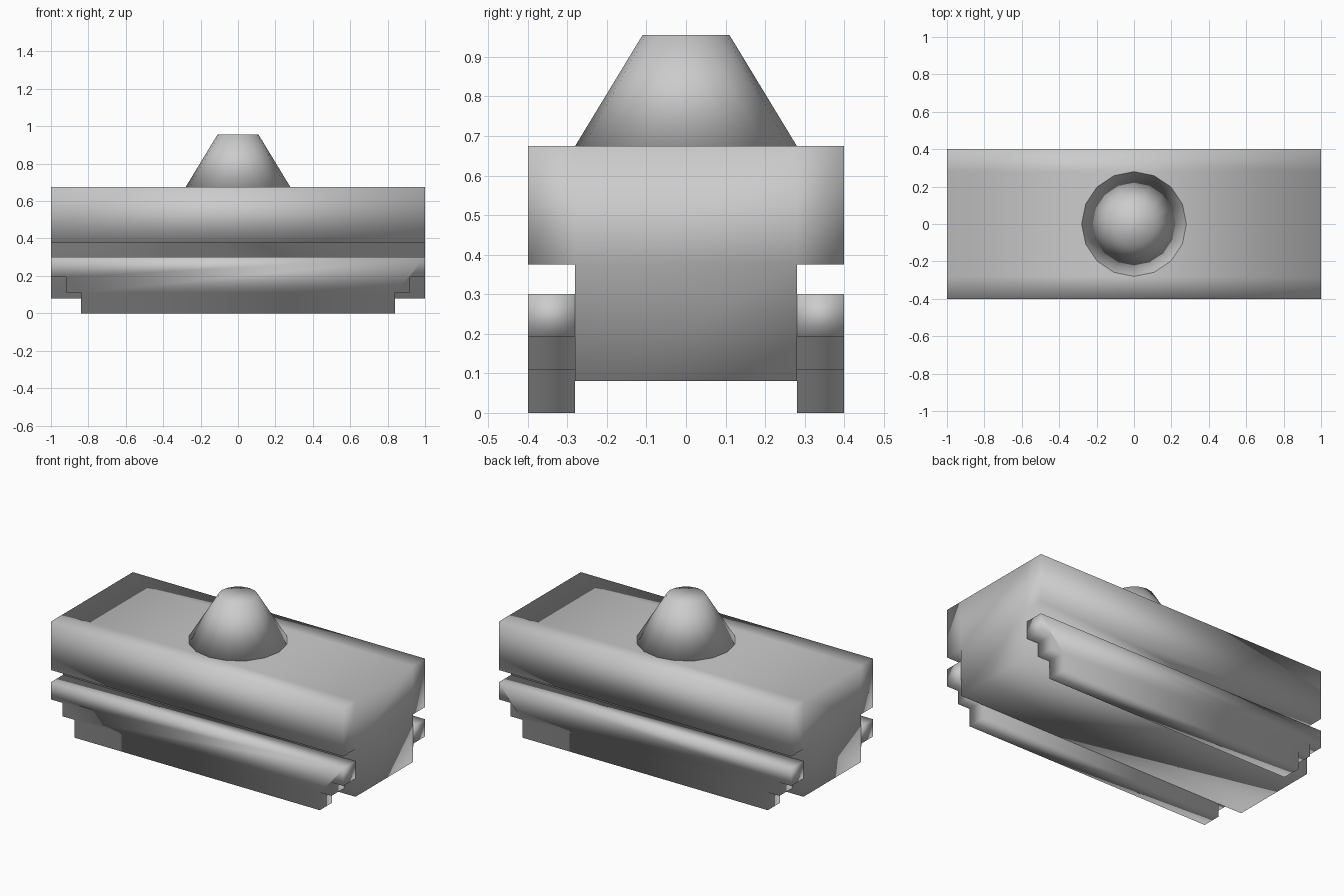
import bpy, bmesh
from mathutils import Vector

if "Cube" in bpy.data.objects:
    bpy.data.objects.remove(bpy.data.objects["Cube"])


def extrude_faces(name, faces, offset):
    """Extrude a set of connected profile faces into a smooth-shaded solid."""
    bm = bmesh.new()
    for pts in faces:
        bm.faces.new([bm.verts.new(p) for p in pts])
    bmesh.ops.remove_doubles(bm, verts=bm.verts, dist=1e-5)
    base = bm.faces[:]
    ext = bmesh.ops.extrude_face_region(bm, geom=base, use_keep_orig=True)
    moved = [g for g in ext["geom"] if isinstance(g, bmesh.types.BMVert)]
    bmesh.ops.translate(bm, verts=moved, vec=Vector(offset))
    bmesh.ops.recalc_face_normals(bm, faces=bm.faces)
    for f in bm.faces:
        f.smooth = True
    mesh = bpy.data.meshes.new(name)
    bm.to_mesh(mesh)
    bm.free()
    obj = bpy.data.objects.new(name, mesh)
    bpy.context.collection.objects.link(obj)
    return obj


# Hull: T-shaped cross-section (wide deck over a narrow belly) run along x
def end_quad(y0, y1, z0, z1):
    return [(-1, y0, z0), (-1, y1, z0), (-1, y1, z1), (-1, y0, z1)]


extrude_faces("hull", [
    end_quad(-0.28, 0.28, 0.08, 0.375),
    end_quad(-0.28, 0.28, 0.375, 0.675),
    end_quad(-0.40, -0.28, 0.375, 0.675),
    end_quad(0.28, 0.40, 0.375, 0.675),
], (2, 0, 0))

# Tracks: stepped side profile, one on each side of the belly
half = [(0.84, 0), (0.84, 0.11), (0.92, 0.11), (0.92, 0.193), (1, 0.193), (1, 0.30)]
outline = half + [(-x, z) for x, z in reversed(half)]
for name, y in (("right_track", -0.40), ("left_track", 0.28)):
    extrude_faces(name, [[(x, y, z) for x, z in outline]], (0, 0.12, 0))

# Turret: 16-sided truncated cone on the deck
bpy.ops.mesh.primitive_cone_add(vertices=16, radius1=0.28, radius2=0.11,
                                depth=0.28, location=(0, 0, 0.815))
turret = bpy.context.object
turret.name = "turret"
bpy.ops.object.shade_smooth()
